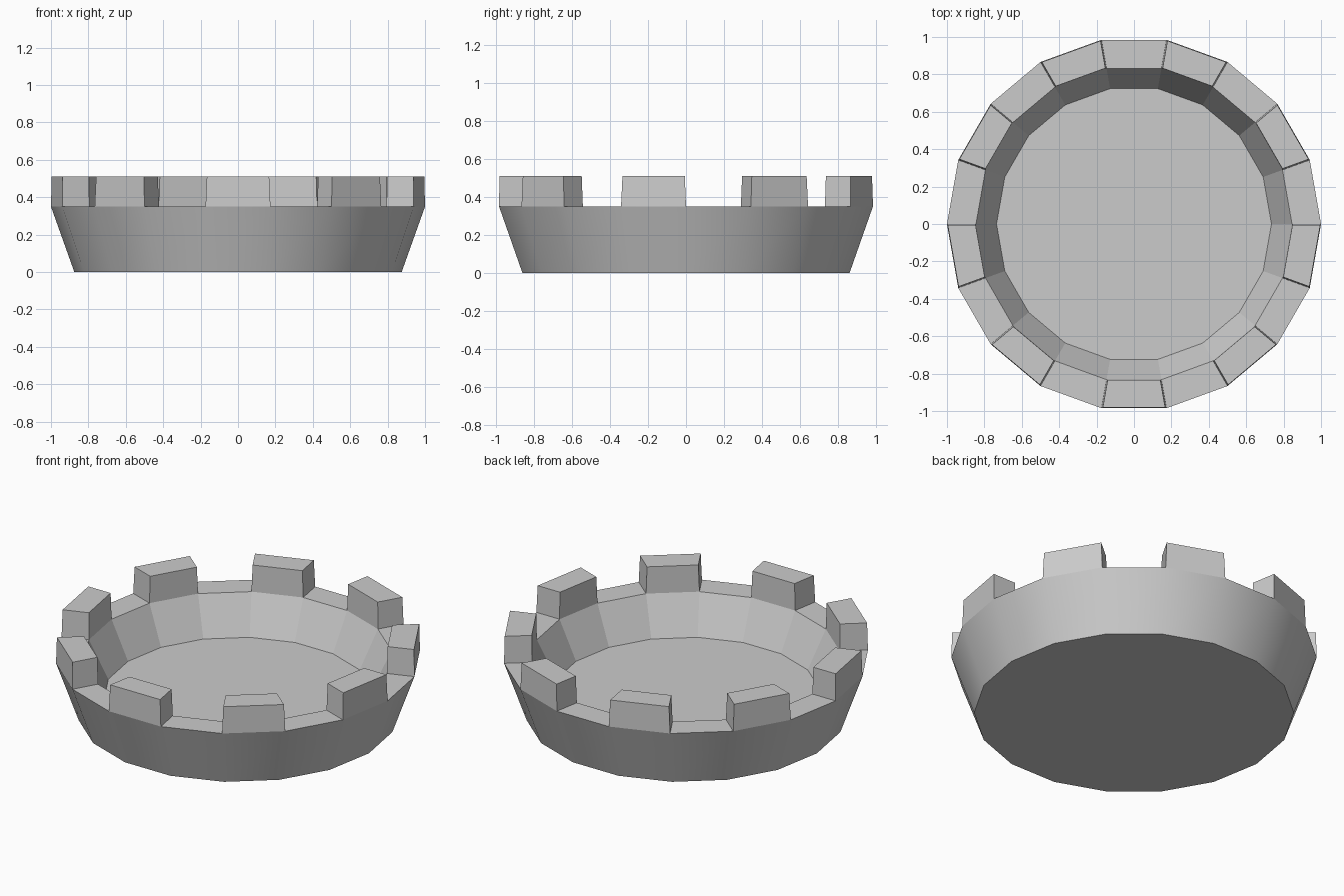
import bpy, bmesh
from math import cos, sin, tau
from mathutils import Vector

if "Cube" in bpy.data.objects:
    bpy.data.objects.remove(bpy.data.objects["Cube"])

SIDES = 18
bm = bmesh.new()


def ring(radius, z):
    return [bm.verts.new((radius * cos(tau * i / SIDES), radius * sin(tau * i / SIDES), z))
            for i in range(SIDES)]


def bridge(a, b):
    return [bm.faces.new((a[i], a[(i + 1) % SIDES], b[(i + 1) % SIDES], b[i]))
            for i in range(SIDES)]


# Flared bowl: underside, outer wall, rim, inner wall, floor
base, lip = ring(0.875, 0), ring(1.0, 0.35)
inner, floor = ring(0.845, 0.35), ring(0.735, 0.125)
bm.faces.new(base[::-1])
wall = bridge(base, lip)
rim = bridge(lip, inner)
bridge(inner, floor)
bm.faces.new(floor)

# Smooth outer wall, everything else flat
for f in wall:
    f.smooth = True

# Merlons: raise every second rim segment with a slight taper
merlons = bmesh.ops.extrude_discrete_faces(bm, faces=rim[1::2])["faces"]
for f in merlons:
    c = f.calc_center_median()
    for v in f.verts:
        v.co = c + (v.co - c) * 0.96 + Vector((0, 0, 0.16))

bmesh.ops.recalc_face_normals(bm, faces=bm.faces)
mesh = bpy.data.meshes.new("crenellated_parapet")
bm.to_mesh(mesh)
bm.free()
parapet = bpy.data.objects.new("crenellated_parapet", mesh)
bpy.context.collection.objects.link(parapet)
